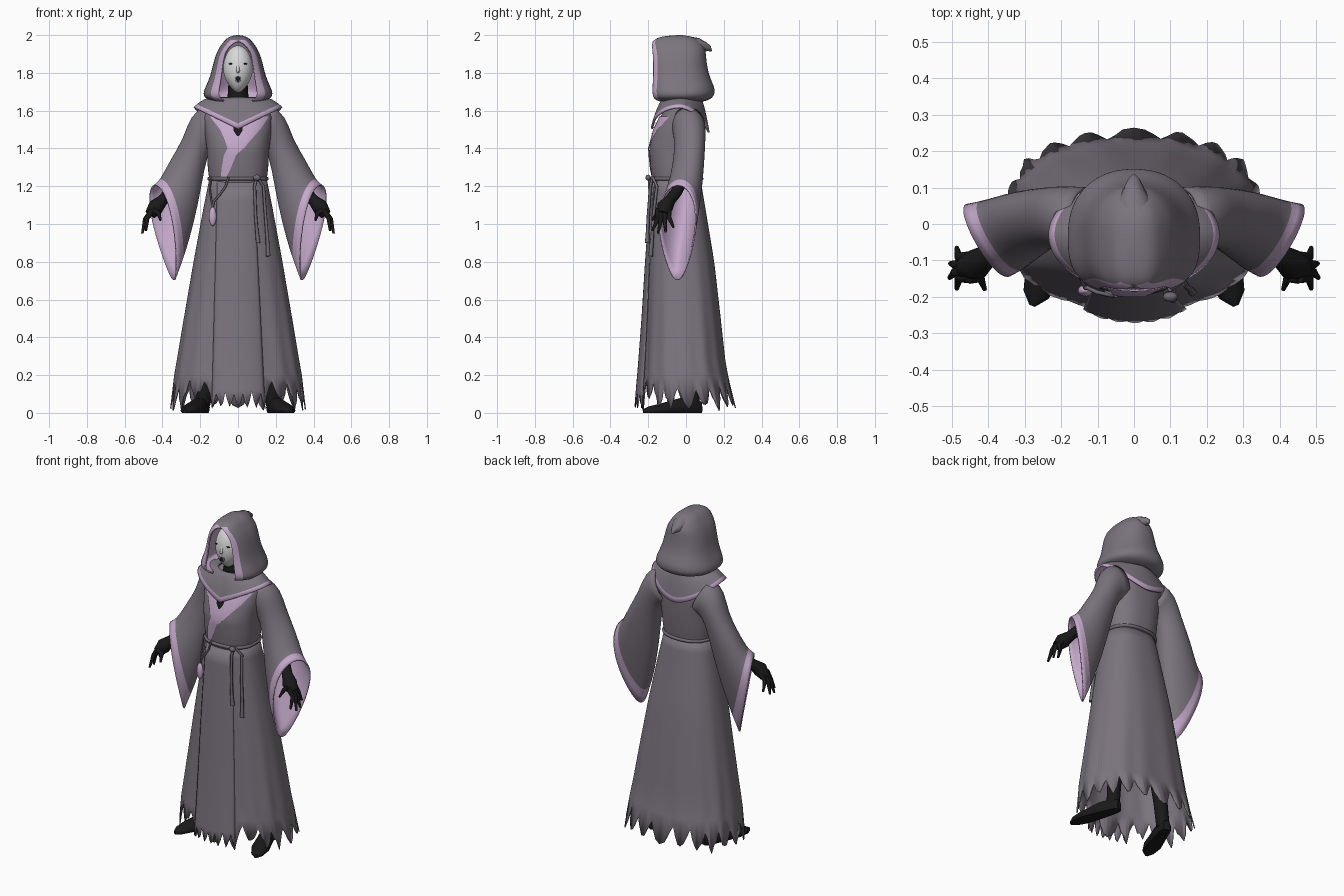
import bpy, bmesh, math, random
from mathutils import Vector

random.seed(4)
if "Cube" in bpy.data.objects:
    bpy.data.objects.remove(bpy.data.objects["Cube"], do_unlink=True)


def material(name, rgb):
    m = bpy.data.materials.new(name)
    m.use_nodes = True
    m.diffuse_color = (*rgb, 1)
    m.node_tree.nodes["Principled BSDF"].inputs["Base Color"].default_value = (*rgb, 1)
    return m


ROBE = material("grey violet cloth", (0.2, 0.175, 0.21))
TRIM = material("pale lilac trim", (0.56, 0.40, 0.60))
BLACK = material("black", (0.01, 0.01, 0.01))
PALE = material("pale skin", (0.68, 0.69, 0.68))
GREY = material("lip grey", (0.2, 0.2, 0.2))
CORD = material("dark cord", (0.16, 0.14, 0.17))
P = 2.4  # squareness of the body cross-section


def finish(name, bm, mats, angle=40):
    me = bpy.data.meshes.new(name)
    bm.to_mesh(me)
    bm.free()
    for m in mats:
        me.materials.append(m)
    ob = bpy.data.objects.new(name, me)
    bpy.context.collection.objects.link(ob)
    bpy.ops.object.select_all(action='DESELECT')
    ob.select_set(True)
    bpy.context.view_layer.objects.active = ob
    bpy.ops.object.shade_smooth_by_angle(angle=math.radians(angle))
    return ob


def loft(name, rings, mats, closed=True, caps=False, trim=None, angle=40):
    """Skin a list of point rings; trim(row, column) picks faces for the second material."""
    bm = bmesh.new()
    vs = [[bm.verts.new(p) for p in r] for r in rings]
    n = len(vs[0])
    for i in range(len(vs) - 1):
        for j in range(n if closed else n - 1):
            k = (j + 1) % n
            f = bm.faces.new((vs[i][j], vs[i + 1][j], vs[i + 1][k], vs[i][k]))
            f.material_index = int(bool(trim and trim(i, j)))
    if caps:
        bm.faces.new(vs[0])
        bm.faces.new(vs[-1])
        bmesh.ops.recalc_face_normals(bm, faces=bm.faces)
    else:
        bmesh.ops.remove_doubles(bm, verts=bm.verts, dist=1e-5)
    return finish(name, bm, mats, angle)


def tube(name, pts, radii, mat, n=10):
    pts = [Vector(p) for p in pts]
    rings = []
    for i, p in enumerate(pts):
        d = (pts[min(i + 1, len(pts) - 1)] - pts[max(i - 1, 0)]).normalized()
        side = d.cross(Vector((0.1, 1, 0.05))).normalized()
        up = d.cross(side)
        r = radii[i] if isinstance(radii, list) else radii
        rings.append([p + r * (side * math.cos(a * math.tau / n) + up * math.sin(a * math.tau / n))
                      for a in range(n)])
    return loft(name, rings, [mat], caps=True, angle=60)


def ball(name, loc, scale, mat, warp=None):
    bm = bmesh.new()
    bmesh.ops.create_uvsphere(bm, u_segments=32, v_segments=20, radius=1)
    for v in bm.verts:
        if warp:
            warp(v.co)
        v.co = Vector(loc) + Vector(scale) * v.co
    return finish(name, bm, [mat], 80)


def add(ob, kind, **props):
    m = ob.modifiers.new(kind.title(), kind)
    for k, v in props.items():
        setattr(m, k, v)
    return ob


def profile_at(prof, z):
    for a, b in zip(prof, prof[1:]):
        if z >= b[0]:
            break
    t = (a[0] - z) / (a[0] - b[0])
    return [a[i] + t * (b[i] - a[i]) for i in (1, 2, 3)]


def around(prof, z, a):
    w, f, b = profile_at(prof, z)
    c, s = math.cos(a), math.sin(a)
    sq = lambda v: math.copysign(abs(v) ** (2 / P), v)
    return Vector((w * sq(c), (f + b) / 2 + (b - f) / 2 * sq(s), z))


def front(prof, x, z):
    w, f, b = profile_at(prof, z)
    return (f + b) / 2 - (b - f) / 2 * (1 - min(1, abs(x / w)) ** P) ** (1 / P)


def patch(name, rows, prof, off, mat, cols=20, ragged=False):
    """Cloth lying on the front of the body; rows are (z, left x, right x)."""
    rings = []
    for i, (z, x0, x1) in enumerate(rows):
        ring = []
        for j in range(cols + 1):
            s = j / cols
            tear = (0, .03, random.uniform(.05, .09), .03)[j % 4] + random.uniform(0, .02)
            zz = z + tear * (ragged and i == len(rows) - 1)
            x = x0 + s * (x1 - x0)
            ring.append((x, front(prof, x, zz) - off(s, zz), zz))
        rings.append(ring)
    return loft(name, rings, [mat], closed=False)


# Body profiles: height, half width, front, back
torso = [(1.67, .06, -.07, .05), (1.64, .13, -.09, .08), (1.58, .185, -.13, .10), (1.5, .18, -.168, .105),
         (1.4, .165, -.195, .10), (1.3, .16, -.188, .09), (1.2, .148, -.175, .075)]
skirt = [(1.25, .15, -.175, .075), (1.1, .18, -.185, .10), (.8, .235, -.2, .15), (.5, .285, -.212, .185),
         (.25, .325, -.225, .212), (.1, .35, -.235, .245), (0, .362, -.24, .272)]
N = 120
angles = [i * math.tau / N for i in range(N)]
loft("torso", [[around(torso, 1.67 - .47 * i / 18, a) for a in angles] for i in range(19)], [ROBE], caps=True)

# Skirt with soft folds and a torn hem
rings = []
for i in range(14):
    z = 1.25 - 1.05 * i / 13
    rings.append([around(skirt, z, a) * (1 + .014 * (i / 13) ** 2 * math.cos(14 * a)) for a in angles])
    for p in rings[-1]:
        p.z = z
hem = []
for j, a in enumerate(angles):
    z = (.02, .05, .08, .125, .08, .05)[j % 6] + random.uniform(-.01, .025)
    p = around(skirt, z, a)
    if p.y < 0 and .14 < abs(p.x) < .29:
        p.z += .04
    hem.append(p)
add(loft("skirt", rings + [hem], [ROBE]), 'SOLIDIFY', thickness=.006)

# Loose front panel of the skirt
rows = [(1.22 - 1.2 * i / 12, -.11 - .03 * i / 12, .085 + .06 * i / 12) for i in range(13)]
panel = patch("front_panel", rows, skirt,
              lambda s, z: .007 + .028 * (1.25 - z) / 1.25 * math.sin(math.pi * s) ** .6, ROBE, 24, True)
add(panel, 'SOLIDIFY', thickness=.005)

# Crossed lapels and the dark notch at the throat
patch("lapels", [(1.57, -.15, .165), (1.5, -.095, .118), (1.445, -.07, .068), (1.4, -.055, .03),
                 (1.365, -.075, -.01), (1.29, -.088, -.04), (1.25, -.09, -.06)], torso, lambda s, z: .006, TRIM)
patch("throat_notch", [(1.54, -.03, .03), (1.49, -.022, .022), (1.465, -.004, .004)], torso,
      lambda s, z: .010, BLACK)

# Shoulder cowl with trimmed edge
rings = []
for t in (0, .2, .4, .6, .8, .88, 1):
    ring = []
    for a in angles:
        c, s = math.cos(a), math.sin(a)
        low, drop = (1.505, .115 * abs(c)) if s < 0 else (1.505 - .02 * s, .115 * abs(c) ** 1.7)
        outer = Vector((.235 * c, .155 * s - .03, low + drop))
        inner = Vector((.095 * c, .1 * s - .02, 1.672))
        p = inner.lerp(outer, t)
        p.z += .02 * math.sin(math.pi * t)
        ring.append(p)
    rings.append(ring)
add(loft("shoulder_cowl", rings, [ROBE, TRIM], trim=lambda i, j: i == 5), 'SOLIDIFY',
    thickness=.01, material_offset=1)

# Hood: level rings open at the face (height, half width, front, back, half opening)
levels = [(2.002, 1e-6, -.03, -.03, 0), (1.993, .045, -.135, .03, 0), (1.976, .068, -.172, .065, 0),
          (1.95, .088, -.186, .09, .038), (1.92, .108, -.188, .105, .062), (1.87, .127, -.188, .107, .080),
          (1.79, .144, -.186, .12, .088), (1.73, .17, -.188, .15, .098), (1.69, .188, -.188, .155, .105),
          (1.66, .172, -.18, .135, .098), (1.648, .11, -.15, .09, .07)]
STEPS = 32
rings = []
for z, w, f, b, gap in levels:
    start = math.asin((gap / w) ** 1.5)
    ring = []
    for j in range(STEPS + 1):
        a = start + (math.tau - 2 * start) * j / STEPS
        s, c = math.sin(a), math.cos(a)
        e = .667 if c > 0 else .9
        ring.append((w * math.copysign(abs(s) ** e, s) if 0 < j < STEPS else gap * (1 if j == 0 else -1),
                     -.03 + abs(c) ** e * ((f + .03) if c > 0 else (b + .03)), z))
    rings.append(ring)
hood = loft("hood", rings, [ROBE, TRIM], closed=False, angle=180,
            trim=lambda i, j: i > 1 and (j < 2 or j >= STEPS - 2))
add(hood, 'SUBSURF', levels=2, render_levels=2)
add(hood, 'SOLIDIFY', thickness=.008, material_offset=1)
tube("hood_peak", [(0, .02, 1.935), (0, .07, 1.94), (0, .1, 1.937), (0, .122, 1.93), (0, .135, 1.915)],
     [.06, .045, .028, .016, .004], ROBE, 16)


# Face and neck
def taper(co):
    if co.z < 0:
        co.x *= 1 - .36 * co.z * co.z


ball("face", (0, -.09, 1.82), (.078, .075, .125), PALE, taper)
tube("nose", [(0, -.153, 1.86), (0, -.161, 1.83), (0, -.165, 1.808), (0, -.155, 1.8)],
     [.004, .008, .010, .006], PALE)
ball("lips", (0, -.158, 1.768), (.017, .005, .020), GREY)
ball("mouth", (0, -.161, 1.768), (.010, .005, .013), BLACK)
add(ball("eyes", (.036, -.152, 1.848), (.015, .005, .004), BLACK), 'MIRROR')
tube("neck", [(0, -.04, 1.6), (0, -.045, 1.68), (0, -.05, 1.76)], [.07, .055, .05], BLACK, 20)

# Wide sleeves: centre, horizontal half axis, vertical half axis
sections = [((.13, .01, 1.52), (0, .092, 0), (.05, 0, .10)), ((.20, .02, 1.49), (0, .085, 0), (.05, 0, .09)),
            ((.233, .02, 1.375), (.01, .08, 0), (.055, 0, .08)), ((.28, .005, 1.225), (.03, .085, 0), (.065, 0, .13)),
            ((.325, -.018, 1.09), (.042, .09, 0), (.06, 0, .185)), ((.353, -.032, 1.015), (.05, .093, 0), (.052, 0, .22)),
            ((.388, -.045, .955), (.052, .097, 0), (.052, 0, .255))]
rings = []
for i, (c, u, v) in enumerate(sections):
    ring = []
    for j in range(28):
        a = -j * math.tau / 28
        pinch = 1 + .055 * i * math.sin(a)
        ring.append(Vector(c) + Vector(u) * math.cos(a) * pinch + Vector(v) * math.sin(a))
    rings.append(ring)
sleeve = loft("sleeves", rings, [ROBE, TRIM], trim=lambda i, j: i == 5, angle=180)
add(sleeve, 'MIRROR')
add(sleeve, 'SUBSURF', levels=1, render_levels=1)
add(sleeve, 'SOLIDIFY', thickness=.008, material_offset=1)

# Arms, hands and fingers
add(tube("hands", [(.27, 0, 1.3), (.36, -.05, 1.17), (.40, -.085, 1.125), (.435, -.112, 1.09), (.465, -.12, 1.05)],
         [.04, .03, .03, .043, .03], BLACK, 16), 'MIRROR')
knuckle = Vector((.452, -.117, 1.065))
for name, tip in (("index", (.487, -.178, .965)), ("middle", (.507, -.148, .95)),
                  ("ring", (.505, -.108, .955)), ("little", (.487, -.065, .98)), ("thumb", (.41, -.18, 1.02))):
    tip = Vector(tip)
    mid = knuckle.lerp(tip, .5) + Vector((.012 if name != "thumb" else -.01, 0, .015))
    start = knuckle + Vector((0, (tip.y - knuckle.y) * .5, .01))
    add(tube(name + "_fingers", [start, mid, tip], [.016, .013, .006], BLACK, 8), 'MIRROR')

# Pointed shoes and legs
heel, toe = Vector((.175, .08, 0)), Vector((.28, -.225, 0))
across = (toe - heel).normalized().cross(Vector((0, 0, 1)))
rings = []
for t, w, h in ((0, .02, .06), (.08, .036, .08), (.35, .044, .08), (.7, .052, .05), (.9, .036, .035), (1, .008, .02)):
    rings.append([heel.lerp(toe, t) + across * w * math.cos(a) + Vector((0, 0, max(0, h * (.35 + .65 * math.sin(a)))))
                  for a in (k * math.tau / 20 for k in range(20))])
add(loft("shoes", rings, [BLACK], caps=True), 'MIRROR')
add(tube("legs", [(.185, .035, .04), (.17, .03, .2), (.12, .02, .6)], [.038, .04, .055], BLACK, 16), 'MIRROR')

# Rope belt, hanging cords and pendant
belt = [around([(1.3, .153, -.186, .083), (1.2, .153, -.186, .083)], 1.24, a) for a in angles]
tube("belt", belt + belt[:1], .010, CORD, 8)


def cord(name, path, r):
    tube(name, [(x, front(skirt, x, min(z, 1.24)) - .024, z) for x, z in path], r, CORD, 8)


cord("long_cord", [(.10, 1.25), (.135, 1.2), (.145, 1.05), (.155, .93), (.16, .83)], [.008, .008, .008, .009, .012])
cord("short_cord", [(.10, 1.25), (.088, 1.2), (.093, 1.05), (.10, .96), (.107, .90)], [.008, .008, .008, .009, .012])
cord("pendant_cord", [(-.05, 1.25), (-.065, 1.2), (-.10, 1.15), (-.128, 1.12), (-.134, 1.09)], .006)
cord("pendant_loop", [(-.14, 1.25), (-.15, 1.19), (-.142, 1.13), (-.134, 1.09)], .005)
ball("belt_knot", (.10, -.2, 1.245), (.02, .014, .016), CORD)
ball("pendant", (-.134, front(skirt, -.134, 1.04) - .026, 1.04), (.02, .016, .05), TRIM)
